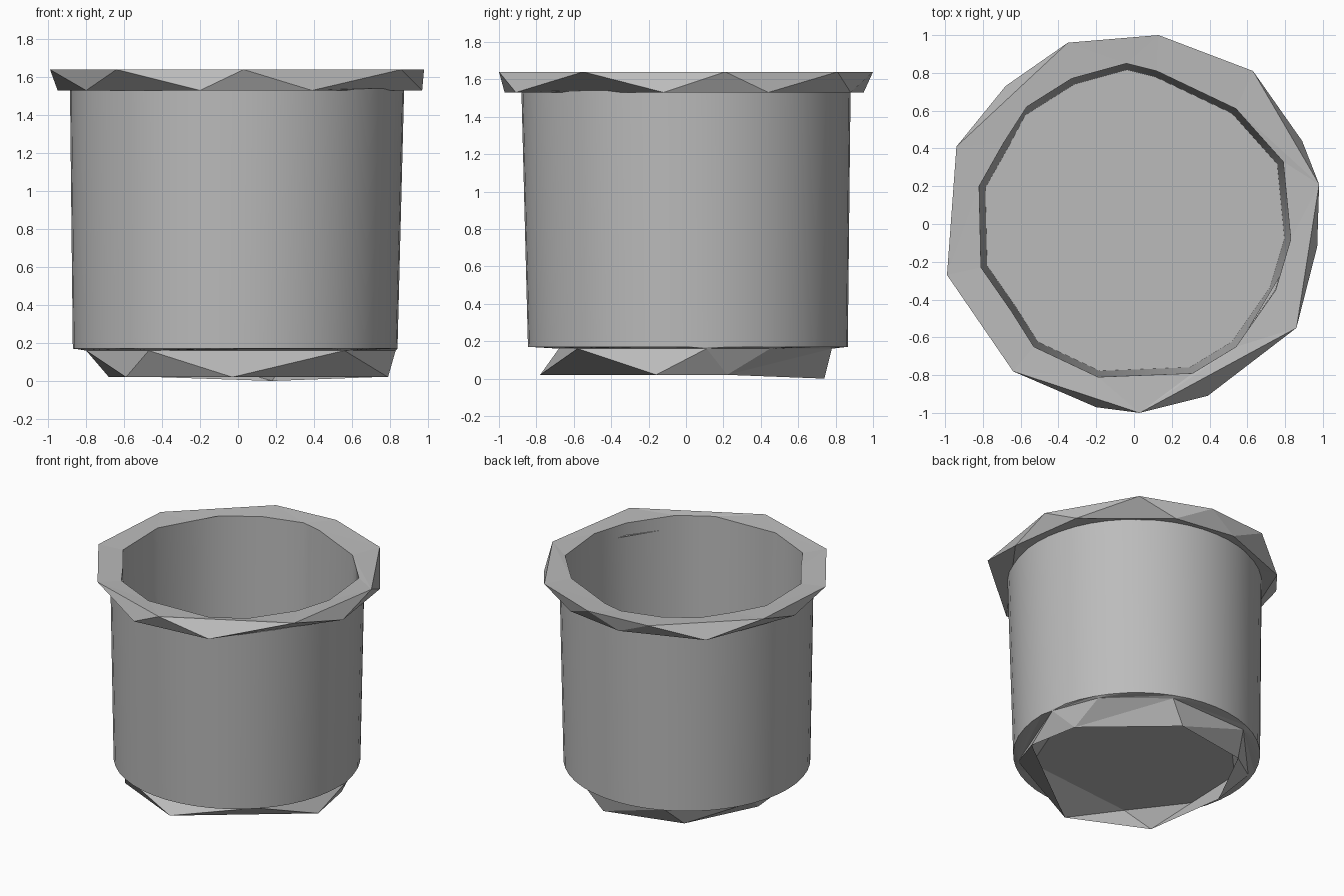
import bpy, bmesh, math

cube = bpy.data.objects.get("Cube")
if cube:
    bpy.data.objects.remove(cube, do_unlink=True)

grey = bpy.data.materials.new("plain grey")
grey.use_nodes = True
colour = (0.5, 0.5, 0.5, 1)
grey.diffuse_color = colour
grey.node_tree.nodes["Principled BSDF"].inputs["Base Color"].default_value = colour


def angle(p):
    return math.atan2(p[1], p[0])


def ring(points, z, scale=1):
    """Outline at one height, sorted counter-clockwise."""
    return sorted(((x * scale, y * scale, z) for x, y in points), key=angle)


def circle(radius, z, cx=0, cy=0, n=48):
    turns = [2 * math.pi * i / n for i in range(n)]
    return ring([(cx + radius * math.cos(t), cy + radius * math.sin(t)) for t in turns], z)


def bridge(bm, a, b):
    """Join two rings of any vertex count with a strip of triangles."""
    i = j = 0
    na, nb = len(a), len(b)

    def next_angle(r, k):
        return angle(r[k % len(r)].co) + 2 * math.pi * (k // len(r))

    while i < na or j < nb:
        if j >= nb or (i < na and next_angle(a, i + 1) <= next_angle(b, j + 1)):
            bm.faces.new((a[i % na], a[(i + 1) % na], b[j % nb]))
            i += 1
        else:
            bm.faces.new((a[i % na], b[(j + 1) % nb], b[j % nb]))
            j += 1


def part(name, rings, cap_start=False, cap_end=False, smooth=False):
    bm = bmesh.new()
    loops = [[bm.verts.new(p) for p in r] for r in rings]
    for a, b in zip(loops, loops[1:]):
        bridge(bm, a, b)
    if cap_start:
        bm.faces.new(loops[0][::-1])
    if cap_end:
        bm.faces.new(loops[-1])
    for f in bm.faces:
        f.smooth = smooth
    mesh = bpy.data.meshes.new(name)
    bm.to_mesh(mesh)
    bm.free()
    mesh.materials.append(grey)
    obj = bpy.data.objects.new(name, mesh)
    bpy.context.collection.objects.link(obj)
    if smooth:
        bpy.ops.object.select_all(action="DESELECT")
        obj.select_set(True)
        bpy.context.view_layer.objects.active = obj
        bpy.ops.object.shade_smooth_by_angle(angle=math.radians(40))
    return obj


# Outlines of the hand-cut rim, mouth and foot
rim_upper = [(.03, -1), (.86, -.55), (.98, .21), (.63, .81), (.13, 1),
             (-.35, .96), (-.94, .41), (-.99, -.27), (-.64, -.78)]
rim_lower = [(-.2, -.97), (.39, -.91), (.97, -.12), (.89, .44), (.36, .88),
             (-.1, .95), (-.68, .73), (-.95, .05), (-.8, -.5)]
mouth = [(.12, .81), (-.04, .85), (-.33, .77), (-.6, .6), (-.69, .43), (-.82, .2),
         (-.81, -.23), (-.65, -.46), (-.53, -.65), (-.19, -.81), (.31, -.79),
         (.54, -.65), (.75, -.35), (.83, -.08), (.79, .33), (.54, .61)]
foot_lower = [(-.03, -.78), (.79, -.16), (.72, .22), (.18, .74),
              (-.42, .62), (-.68, .1), (-.59, -.52)]
foot_upper = [(-.47, -.68), (.56, -.58), (.83, .11), (.7, .45),
              (.3, .78), (-.35, .76), (-.78, .3), (-.8, -.25)]

body_low = circle(.855, .17, -.015, .01)
body_high = circle(.88, 1.54, -.005)

# Smooth tapered wall
part("body", [body_low, body_high], smooth=True)

# Faceted foot with a recessed underside
foot_base = ring(foot_lower, .02)
foot_base = [(x, y, .0 if y > .7 else z) for x, y, z in foot_base]
part("foot", [ring(foot_upper, .14, .88), foot_base, ring(foot_upper, .16), body_low],
     cap_start=True)

# Overhanging faceted rim
part("rim", [body_high, ring(rim_lower, 1.53), ring(rim_upper, 1.64), ring(mouth, 1.63)])

# Inner wall and floor
part("lining", [ring(mouth, 1.63), ring(mouth, .2, .96)], cap_end=True, smooth=True)
